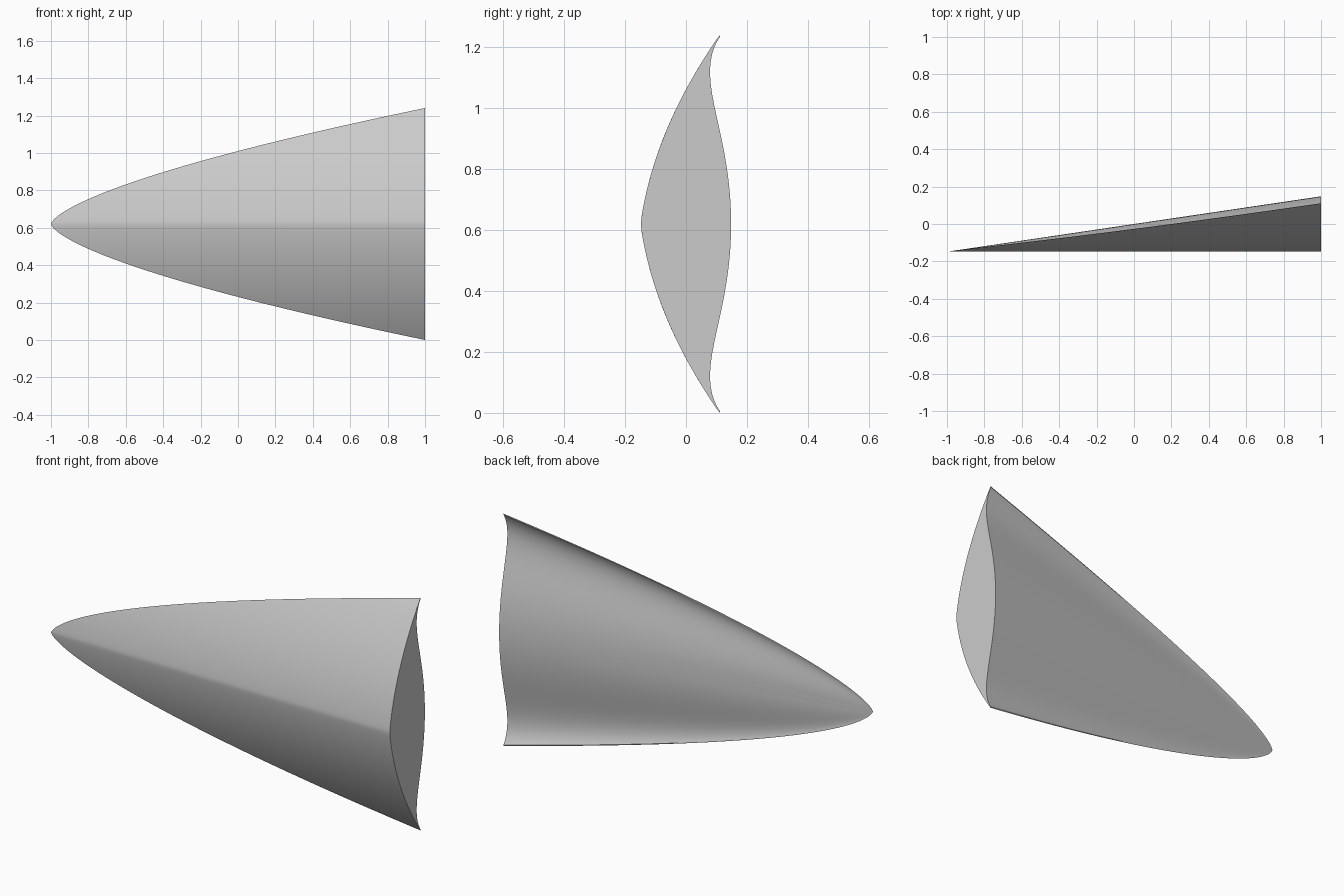
import bpy, bmesh, math

if "Cube" in bpy.data.objects:
    bpy.data.objects.remove(bpy.data.objects["Cube"])

SPAN, MID, NOSE_Y = 0.62, 0.62, -0.148
STATIONS, HALF = 48, 28


def front_y(s):
    """Ridge-backed front profile, constant along the length."""
    u = math.sqrt((s / SPAN) ** 2 + 0.02 ** 2) - 0.02
    return NOSE_Y + 0.093 * u + 0.174 * u * u


def base_back_y(v):
    """Rear outline of the wide end: bulge in the middle, valley near tips."""
    return 0.148 - 0.16 * v ** 2 + 0.127 * v ** 6


def back_y(f, s, v):
    thickness = base_back_y(v) - front_y(SPAN * v)
    return front_y(s) + max(thickness, 0) * f


grey = bpy.data.materials.new("light grey")
grey.diffuse_color = (0.6, 0.6, 0.6, 1)
grey.use_nodes = True
grey.node_tree.nodes["Principled BSDF"].inputs["Base Color"].default_value = grey.diffuse_color

bm = bmesh.new()
nose = bm.verts.new((-1, NOSE_Y, MID))
# Spanwise parameters, denser towards the ridge and the sharp edges
params = []
for j in range(-HALF, HALF + 1):
    a = j / HALF
    params.append(a - 0.12 * math.sin(2 * math.pi * a) / 1.0)

# Cross-section loops: front row and back row share their edge vertices
fronts, backs = [], []
for i in range(1, STATIONS + 1):
    f = (i / STATIONS) ** 1.7
    w = SPAN * f ** 0.669
    x = -1 + 2 * f
    front = [bm.verts.new((x, front_y(abs(w * v)), MID + w * v)) for v in params]
    back = [bm.verts.new((x, back_y(f, abs(w * v), abs(v)), MID + w * v))
            for v in params[1:-1]]
    fronts.append(front)
    backs.append([front[0]] + back + [front[-1]])

# Skins and pointed nose
for rows in (fronts, backs):
    for k in range(2 * HALF):
        bm.faces.new((nose, rows[0][k], rows[0][k + 1]))
        for a, b in zip(rows, rows[1:]):
            bm.faces.new((a[k], b[k], b[k + 1], a[k + 1]))

# Flat base
bm.faces.new(fronts[-1] + backs[-1][-2:0:-1])
bmesh.ops.recalc_face_normals(bm, faces=bm.faces)

mesh = bpy.data.meshes.new("wedge_body")
bm.to_mesh(mesh)
bm.free()
mesh.materials.append(grey)
body = bpy.data.objects.new("wedge_body", mesh)
bpy.context.collection.objects.link(body)
bpy.context.view_layer.objects.active = body
body.select_set(True)
bpy.ops.object.shade_smooth_by_angle(angle=math.radians(35))
